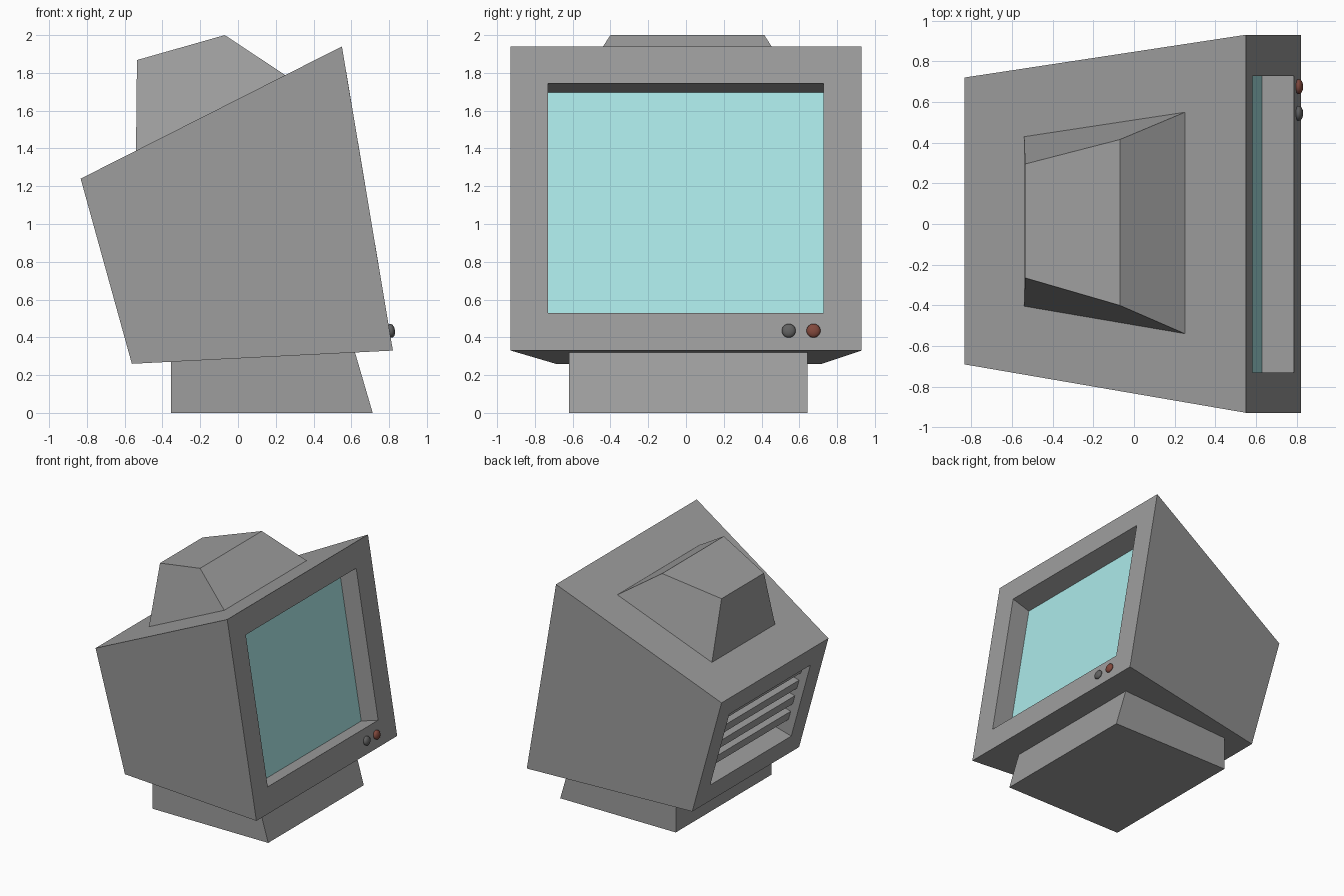
import bpy, bmesh
from mathutils import Matrix, Vector

if "Cube" in bpy.data.objects:
    bpy.data.objects.remove(bpy.data.objects["Cube"])


def material(name, rgb):
    m = bpy.data.materials.new(name)
    m.diffuse_color = (*rgb, 1)
    m.use_nodes = True
    m.node_tree.nodes["Principled BSDF"].inputs["Base Color"].default_value = m.diffuse_color
    return m


casing = material("grey_casing", (0.34, 0.34, 0.34))
glass = material("screen_glass", (0.41, 0.81, 0.81))


def finish(name, bm, mat):
    bmesh.ops.recalc_face_normals(bm, faces=bm.faces)
    me = bpy.data.meshes.new(name)
    bm.to_mesh(me)
    bm.free()
    ob = bpy.data.objects.new(name, me)
    bpy.context.collection.objects.link(ob)
    me.materials.append(mat)
    return ob


def ring(p, q, yp, yq=None):
    """Four-sided section: edge at (x, z) = p spanning yp, edge at q spanning yq."""
    yq = yq or yp
    return [(p[0], yp[0], p[1]), (p[0], yp[1], p[1]),
            (q[0], yq[1], q[1]), (q[0], yq[0], q[1])]


def loft(name, rings, mat=casing):
    bm = bmesh.new()
    vs = [[bm.verts.new(c) for c in r] for r in rings]
    for a, b in zip(vs, vs[1:]):
        for i in range(4):
            j = (i + 1) % 4
            bm.faces.new((a[i], a[j], b[j], b[i]))
    bm.faces.new(vs[0][::-1])
    bm.faces.new(vs[-1])
    return finish(name, bm, mat)


def shift(p, d):
    return (p[0] + d[0], p[1] + d[1])


# Case: back recess, back rim, front rim and screen recess in one loft
BACK_TOP, BACK_BOT = Vector((-0.833, 1.24)), Vector((-0.562, 0.26))
FRONT_TOP, FRONT_BOT = (0.55, 1.94), (0.82, 0.33)
back = lambda t: tuple(BACK_TOP.lerp(BACK_BOT, t))
INWARD = Vector((0.964, 0.266))
vent_y, screen_y = (-0.52, 0.55), (-0.73, 0.727)
vb, vt = back(0.828), back(0.175)
sb, st = (0.786, 0.53), (0.583, 1.745)
deep = (-0.16, -0.05)
loft("case", [
    ring(shift(vb, INWARD * 0.2), shift(vt, INWARD * 0.2), vent_y),
    ring(vb, vt, vent_y),
    ring(BACK_BOT, BACK_TOP, (-0.69, 0.72)),
    ring(FRONT_BOT, FRONT_TOP, (-0.928, 0.93)),
    ring(sb, st, screen_y),
    ring(shift(sb, deep), shift(st, deep), screen_y)])

# Screen panel
front_of = (-0.156, -0.049)
loft("screen", [ring(shift(sb, deep), shift(st, deep), screen_y),
                ring(shift(sb, front_of), shift(st, front_of), screen_y)], glass)

# Vent slats
for k in range(4):
    t = 0.205 + k * 0.143
    lo, hi = back(t + 0.075), back(t)
    loft(f"vent_slat_{k + 1}", [
        ring(shift(lo, INWARD * d), shift(hi, INWARD * d), vent_y) for d in (0.06, 0.2)])

# Top housing
loft("top_housing", [
    ring((-0.54, 1.385), (0.252, 1.787), (-0.405, 0.43), (-0.54, 0.55)),
    ring((-0.535, 1.868), (-0.07, 2.0), (-0.265, 0.295), (-0.40, 0.415))])

# Foot
loft("foot", [ring((-0.355, 0), (0.713, 0), (-0.62, 0.642)),
              ring((-0.355, 0.275), (0.618, 0.325), (-0.62, 0.642))])

# Control knobs
for name, y, rgb in (("grey_knob", 0.544, (0.12, 0.12, 0.12)),
                     ("red_knob", 0.675, (0.22, 0.065, 0.045))):
    bm = bmesh.new()
    bmesh.ops.create_uvsphere(bm, u_segments=20, v_segments=12, radius=0.037)
    bmesh.ops.transform(bm, verts=bm.verts, matrix=(
        Matrix.Translation((0.81, y, 0.435)) @ Matrix.Rotation(-0.166, 4, 'Y')
        @ Matrix.Diagonal((0.57, 1, 1, 1))))
    for f in bm.faces:
        f.smooth = True
    finish(name, bm, material(name + "_paint", rgb))
